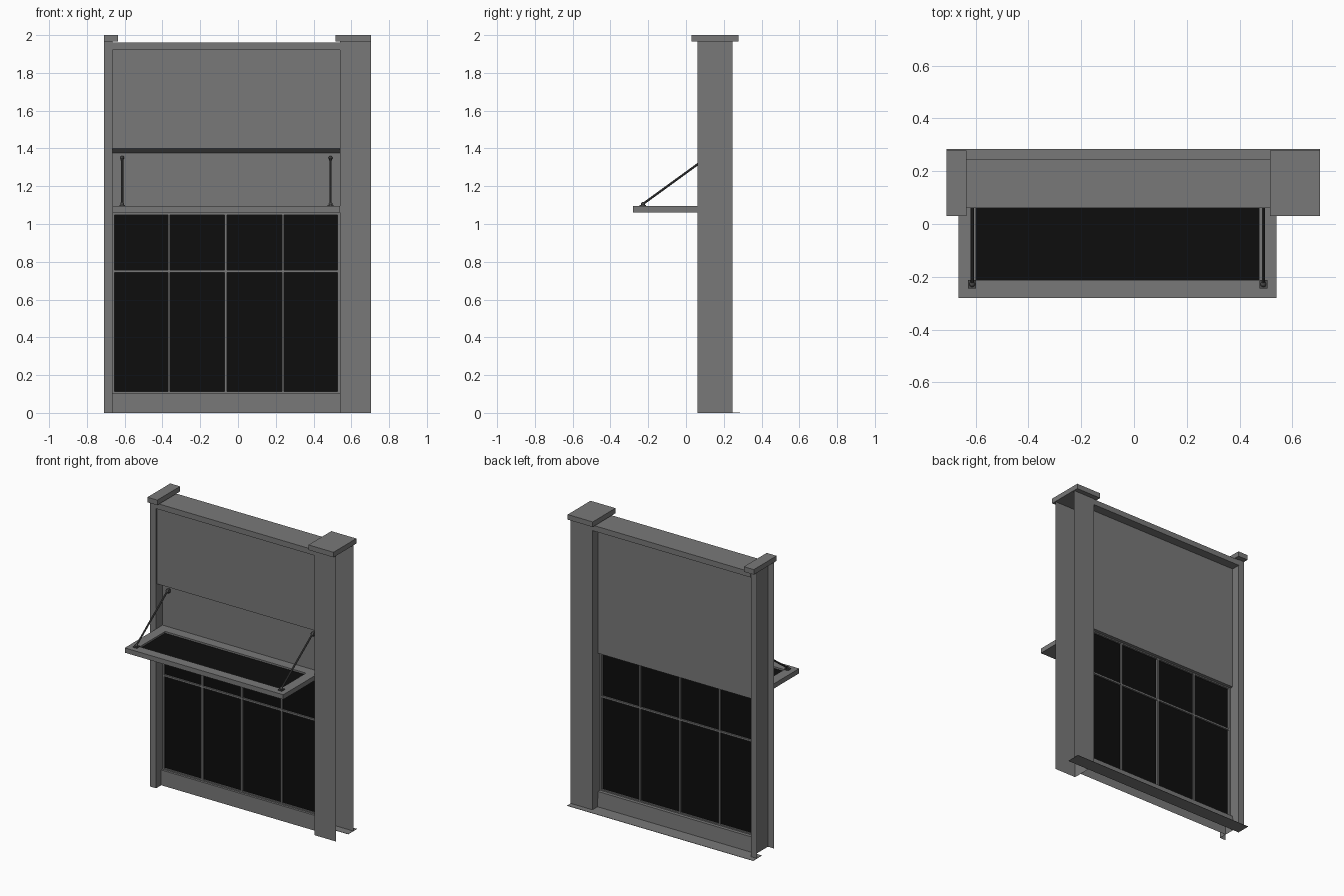
import bpy
import bmesh
from mathutils import Vector

cube = bpy.data.objects.get("Cube")
if cube:
    bpy.data.objects.remove(cube, do_unlink=True)


def material(name, value):
    mat = bpy.data.materials.new(name)
    mat.use_nodes = True
    colour = (value, value, value, 1)
    mat.diffuse_color = colour
    mat.node_tree.nodes["Principled BSDF"].inputs["Base Color"].default_value = colour
    return mat


GREY = material("painted grey", 0.19)
BLACK = material("dark glass", 0.004)
METAL = material("dark metal", 0.07)

# Main extents: clear opening between the posts, outer ends, post depth
LEFT, RIGHT = -0.665, 0.54
END_L, END_R = -0.71, 0.705
FRONT, BACK = 0.06, 0.245


def finish(name, bm, mat):
    mesh = bpy.data.meshes.new(name)
    bm.to_mesh(mesh)
    bm.free()
    mesh.materials.append(mat)
    obj = bpy.data.objects.new(name, mesh)
    bpy.context.collection.objects.link(obj)
    return obj


def add_box(bm, x, y, z):
    verts = bmesh.ops.create_cube(bm, size=1)["verts"]
    for v in verts:
        v.co = Vector([(a + b) / 2 + c * (b - a) for c, (a, b) in zip(v.co, (x, y, z))])
    return verts


def boxes(name, mat, *parts):
    bm = bmesh.new()
    for part in parts:
        add_box(bm, *part)
    return finish(name, bm, mat)


def sweep(name, mat, profile, axis, start, end, closed=False, caps=False):
    """Extrude a flat outline along x (outline is y,z) or z (outline is x,y)."""
    bm = bmesh.new()

    def place(p, t):
        return (t, *p) if axis == "x" else (*p, t)

    a = [bm.verts.new(place(p, start)) for p in profile]
    b = [bm.verts.new(place(p, end)) for p in profile]
    n = len(profile)
    for i in range(n if closed else n - 1):
        j = (i + 1) % n
        bm.faces.new((a[i], a[j], b[j], b[i]))
    if caps:
        bm.faces.new(a)
        bm.faces.new(b)
    bmesh.ops.recalc_face_normals(bm, faces=bm.faces)
    return finish(name, bm, mat)


# Posts: three-sided channels, open at the outer ends where the wall continues
def post(name, inner, outer):
    sweep(name, GREY, [(outer, FRONT), (inner, FRONT), (inner, BACK), (outer, BACK)],
          "z", 0, 1.965)


post("right_post", LEFT, END_L)
post("left_post", RIGHT, END_R)
boxes("right_post_cap", GREY, ((END_L, -0.635), (0.03, 0.278), (1.965, 2)))
boxes("left_post_cap", GREY, ((0.515, END_R), (0.03, 0.278), (1.965, 2)))

# Header beam and upper panel with a sloping drip edge over the hatch opening
boxes("header_beam", GREY, ((LEFT, RIGHT), (FRONT, 0.247), (1.922, 1.96)))
sweep("upper_panel", GREY,
      [(0.072, 1.922), (0.072, 1.4), (0.13, 1.376), (0.13, 1.055),
       (0.185, 1.055), (0.185, 1.922)], "x", LEFT, RIGHT, closed=True, caps=True)

# Sill folded from sheet, with a flat threshold plate running out behind it
sweep("window_sill", GREY, [(0.115, 0), (0.115, 0.105), (0.185, 0.105), (0.19, 0)],
      "x", LEFT, RIGHT)
boxes("threshold_plate", GREY, ((END_L, END_R), (0.19, 0.285), (0, 0.002)))

# Large lower window
GLASS_Y = (0.142, 0.15)
BAR_Y = (0.13, 0.162)
boxes("lower_glass", BLACK, ((LEFT, RIGHT), GLASS_Y, (0.105, 1.055)))
bars = [((x - 0.006, x + 0.006), BAR_Y, (0.105, 1.055)) for x in (-0.365, -0.065, 0.238)]
bars.append(((LEFT, RIGHT), BAR_Y, (0.744, 0.756)))
bars += [((LEFT, LEFT + 0.012), BAR_Y, (0.105, 1.055)),
         ((RIGHT - 0.012, RIGHT), BAR_Y, (0.105, 1.055)),
         ((LEFT, RIGHT), BAR_Y, (0.105, 0.113)),
         ((LEFT, RIGHT), BAR_Y, (1.047, 1.055))]
boxes("window_bars", GREY, *bars)

# Open hatch lying flat, framed around a dark pane
FRAME, Y0, Y1, Z = 0.067, -0.28, 0.13, (1.062, 1.095)
boxes("hatch_frame", GREY,
      ((LEFT, RIGHT), (Y0, Y0 + FRAME), Z),
      ((LEFT, RIGHT), (Y1 - FRAME, Y1), Z),
      ((LEFT, LEFT + FRAME), (Y0 + FRAME, Y1 - FRAME), Z),
      ((RIGHT - FRAME, RIGHT), (Y0 + FRAME, Y1 - FRAME), Z))
boxes("hatch_glass", BLACK,
      ((LEFT + FRAME, RIGHT - FRAME), (Y0 + FRAME, Y1 - FRAME), (1.074, 1.083)))


# Hatch stays: a slanted rod with an eye at each end and a foot plate
def stay(name, x):
    low, high = Vector((x, -0.228, 1.106)), Vector((x, 0.108, 1.35))
    along = high - low
    bm = bmesh.new()
    rod = bmesh.ops.create_cone(bm, segments=8, radius1=0.006, radius2=0.006,
                                depth=along.length, cap_ends=True)["verts"]
    turn = along.to_track_quat("Z", "Y")
    for v in rod:
        v.co = turn @ v.co + (low + high) / 2
    for end in (low, high):
        ball = bmesh.ops.create_uvsphere(bm, u_segments=10, v_segments=6, radius=0.011)["verts"]
        bmesh.ops.translate(bm, verts=ball, vec=end)
    add_box(bm, (x - 0.015, x + 0.015), (-0.245, -0.212), (1.095, 1.101))
    add_box(bm, (x - 0.008, x + 0.008), (0.108, 0.13), (1.335, 1.36))
    finish(name, bm, METAL)


stay("right_stay", -0.613)
stay("left_stay", 0.49)
